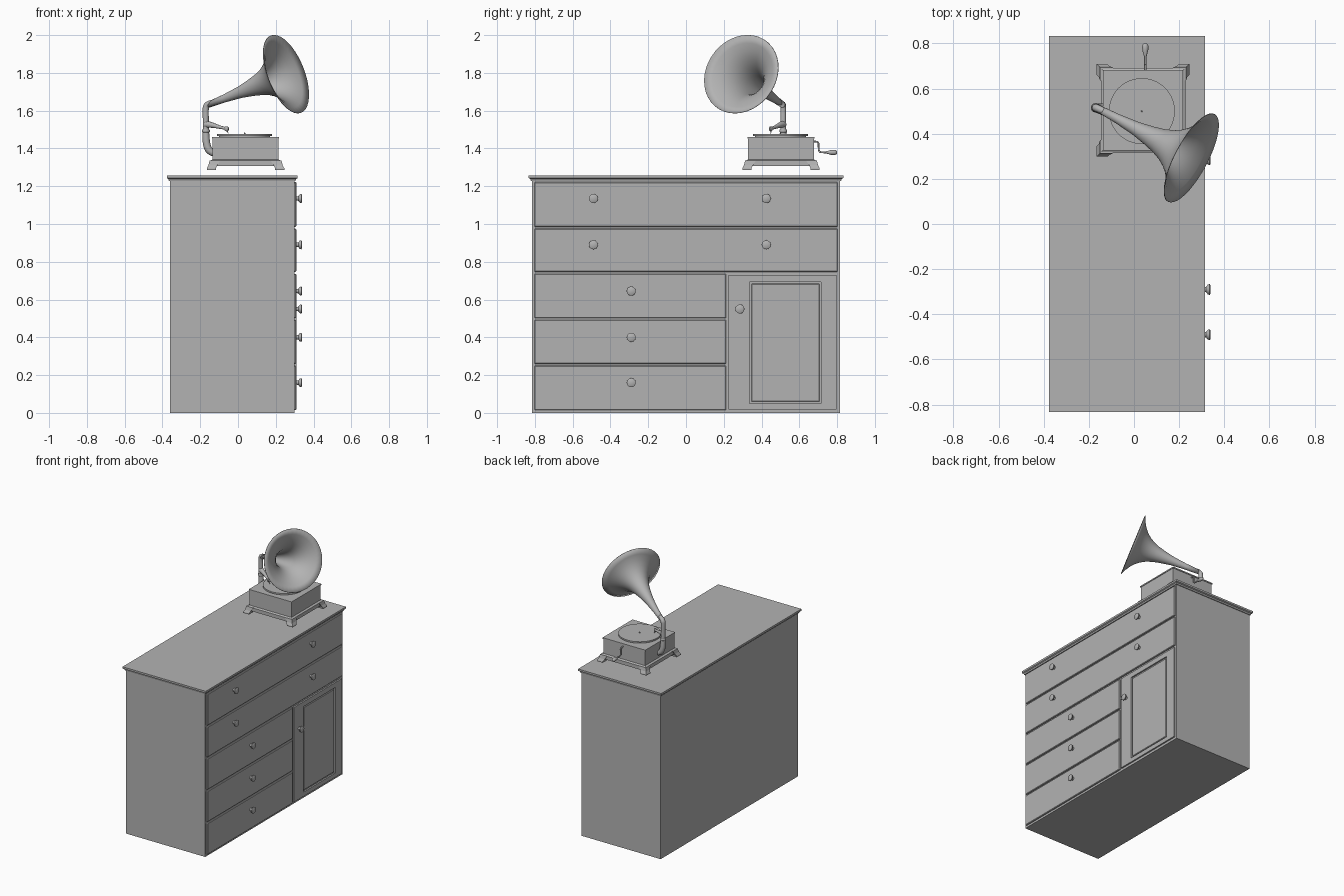
import bpy, bmesh, math
from mathutils import Vector

cube = bpy.data.objects.get("Cube")
if cube:
    bpy.data.objects.remove(cube, do_unlink=True)

grey = bpy.data.materials.new("plain_grey")
grey.use_nodes = True
GREY = (0.45, 0.45, 0.45, 1)
grey.diffuse_color = GREY
grey.node_tree.nodes["Principled BSDF"].inputs["Base Color"].default_value = GREY


def add_mesh(name, mesh, smooth=False):
    mesh.materials.clear()
    mesh.materials.append(grey)
    ob = bpy.data.objects.new(name, mesh)
    bpy.context.scene.collection.objects.link(ob)
    if smooth:
        bpy.ops.object.select_all(action='DESELECT')
        ob.select_set(True)
        bpy.context.view_layer.objects.active = ob
        bpy.ops.object.shade_smooth_by_angle(angle=math.radians(40))
    return ob


def skin(name, rings, smooth=False, capped=True):
    """Join a stack of point rings into one surface."""
    bm = bmesh.new()
    loops = [[bm.verts.new(p) for p in ring] for ring in rings]
    n = len(loops[0])
    for a, b in zip(loops, loops[1:]):
        for i in range(n):
            j = (i + 1) % n
            bm.faces.new((a[i], a[j], b[j], b[i]))
    if capped:
        bm.faces.new(loops[0][::-1])
        bm.faces.new(loops[-1])
    bmesh.ops.recalc_face_normals(bm, faces=bm.faces)
    mesh = bpy.data.meshes.new(name)
    bm.to_mesh(mesh)
    bm.free()
    return add_mesh(name, mesh, smooth)


def stack(name, levels):
    """Rectangular levels: centre x, centre y, half x, half y, z."""
    signs = ((-1, -1), (1, -1), (1, 1), (-1, 1))
    return skin(name, [[(cx + sx * hx, cy + sy * hy, z) for sx, sy in signs]
                       for cx, cy, hx, hy, z in levels])


def box(name, x0, x1, y0, y1, z0, z1, bevel=0):
    c = ((x0 + x1) / 2, (y0 + y1) / 2, (x1 - x0) / 2, (y1 - y0) / 2)
    ob = stack(name, [c + (z0,), c + (z1,)])
    if bevel:
        mod = ob.modifiers.new("edge", 'BEVEL')
        mod.width = bevel
        mod.segments = 1
    return ob


def lathe(name, origin, axis, profile, sides=32, capped=True):
    """Profile of (distance along axis, radius)."""
    turn = Vector(axis).to_track_quat('Z', 'Y')
    rings = []
    for d, r in profile:
        rings.append([Vector(origin) + turn @ Vector((r * math.cos(a), r * math.sin(a), d))
                      for a in (math.tau * i / sides for i in range(sides))])
    return skin(name, rings, True, capped)


def tube(name, points, radii):
    cu = bpy.data.curves.new(name + "_path", 'CURVE')
    cu.dimensions = '3D'
    cu.bevel_depth = 1
    cu.bevel_resolution = 3
    cu.use_fill_caps = True
    sp = cu.splines.new('NURBS')
    sp.points.add(len(points) - 1)
    for p, co, r in zip(sp.points, points, radii):
        p.co = (*co, 1)
        p.radius = r
    sp.use_endpoint_u = True
    sp.order_u = 3
    sp.resolution_u = 6
    tmp = bpy.data.objects.new(name + "_path", cu)
    bpy.context.scene.collection.objects.link(tmp)
    bpy.context.view_layer.update()
    deps = bpy.context.evaluated_depsgraph_get()
    mesh = bpy.data.meshes.new_from_object(tmp.evaluated_get(deps))
    bpy.data.objects.remove(tmp, do_unlink=True)
    return add_mesh(name, mesh, True)


# Cabinet body and moulded top
box("cabinet_body", -0.36, 0.298, -0.815, 0.815, 0, 1.232)
stack("cabinet_top", [(-0.031, 0, 0.335, 0.821, 1.228), (-0.031, 0, 0.338, 0.824, 1.238),
                      (-0.031, 0, 0.346, 0.833, 1.243), (-0.031, 0, 0.346, 0.833, 1.257)])

# Drawers
BACK, FACE = 0.29, 0.309
for i, (z0, z1) in enumerate(((0.985, 1.222), (0.747, 0.975))):
    box(f"wide_drawer_{i}", BACK, FACE, -0.803, 0.803, z0, z1, 0.004)
for i, (z0, z1) in enumerate(((0.502, 0.736), (0.26, 0.492), (0.015, 0.25))):
    box(f"narrow_drawer_{i}", BACK, FACE, -0.803, 0.213, z0, z1, 0.004)

# Door: frame around a recessed panel
box("door_stile_hinge", BACK, FACE, 0.716, 0.797, 0.018, 0.73)
box("door_stile_knob", BACK, FACE, 0.226, 0.337, 0.018, 0.73)
box("door_rail_bottom", BACK, FACE, 0.337, 0.716, 0.018, 0.05)
box("door_rail_top", BACK, FACE, 0.337, 0.716, 0.693, 0.73)
box("door_panel", BACK, 0.305, 0.346, 0.707, 0.059, 0.684, 0.004)

# Flared knobs
knobs = [(y, z) for y in (-0.49, 0.425) for z in (1.135, 0.89)]
knobs += [(-0.29, z) for z in (0.645, 0.4, 0.16)] + [(0.285, 0.55)]
for i, (y, z) in enumerate(knobs):
    lathe(f"knob_{i}", (0.305, y, z), (1, 0, 0),
          [(0, 0.014), (0.006, 0.011), (0.014, 0.012), (0.022, 0.022),
           (0.03, 0.024), (0.033, 0.02)], 20)

# Record player case, lid, skirt and feet
CX, CY = 0.04, 0.503
stack("player_case", [(CX, CY, h, h, z) for h, z in
      ((0.187, 1.308), (0.187, 1.335), (0.174, 1.342), (0.174, 1.452),
       (0.178, 1.452), (0.178, 1.461))])
for sx in (-1, 1):
    for sy in (-1, 1):
        stack(f"player_foot_{sx}_{sy}",
              [(CX + sx * m, CY + sy * m, h, h, z) for m, h, z in
               ((0.181, 0.024, 1.287), (0.181, 0.024, 1.295),
                (0.172, 0.024, 1.312), (0.161, 0.029, 1.337))])

# Turntable, record and spindle
lathe("turntable", (0.035, 0.5, 1.46), (0, 0, 1),
      [(0, 0.135), (0.006, 0.135), (0.006, 0.146), (0.017, 0.146)], 48)
lathe("spindle", (0.035, 0.5, 1.475), (0, 0, 1), [(0, 0.004), (0.009, 0.003)], 12)

# Crank with handle
tube("crank_rod", [(0.05, y, z) for y, z in
     ((0.66, 1.437), (0.69, 1.437), (0.702, 1.432), (0.702, 1.4), (0.705, 1.382),
      (0.72, 1.379), (0.755, 1.379))], [0.005] * 7)
lathe("crank_handle", (0.05, 0.743, 1.379), (0, 1, 0),
      [(0, 0.006), (0.008, 0.008), (0.025, 0.013), (0.045, 0.014),
       (0.054, 0.01), (0.057, 0.004)], 16)

# Horn support pipe with collar
TY = 0.515
tube("horn_pipe", [(x, TY, z) for x, z in
     ((-0.17, 1.48), (-0.17, 1.55), (-0.172, 1.6), (-0.168, 1.635))]
     + [(-0.135, 0.5, 1.642)], [0.016, 0.016, 0.016, 0.017, 0.016])
tube("pipe_bracket", [(x, TY, z) for x, z in
     ((-0.17, 1.495), (-0.17, 1.45), (-0.163, 1.405), (-0.145, 1.38), (-0.12, 1.372))],
     [0.017, 0.019, 0.02, 0.019, 0.017])
lathe("pipe_collar", (-0.17, TY, 1.485), (0, 0, 1),
      [(0, 0.018), (0.004, 0.021), (0.012, 0.021), (0.016, 0.018)], 20)

# Tone arm, sound box and needle
tube("tone_arm", [(-0.17, TY, 1.528), (-0.14, 0.498, 1.525), (-0.1, 0.474, 1.513),
                  (-0.06, 0.45, 1.505)], [0.02, 0.015, 0.009, 0.007])
lathe("sound_box", (-0.064, 0.443, 1.504), (0.5, 0.8, 0),
      [(0, 0.009), (0.003, 0.013), (0.011, 0.013), (0.014, 0.009)], 20)
tube("needle", [(-0.058, 0.45, 1.497), (-0.055, 0.45, 1.487), (-0.05, 0.449, 1.477)],
     [0.003, 0.002, 0.001])

# Flared horn
tail, mouth = Vector((-0.155, 0.51, 1.632)), Vector((0.253, 0.293, 1.793))
length = (mouth - tail).length
flare = [(0, 0.016), (0.2, 0.021), (0.4, 0.031), (0.55, 0.045), (0.65, 0.057),
         (0.74, 0.073), (0.81, 0.093), (0.87, 0.117), (0.92, 0.145),
         (0.965, 0.181), (1, 0.22)]
horn = lathe("horn", tail, mouth - tail, [(t * length, r) for t, r in flare], 40, False)
shell = horn.modifiers.new("shell", 'SOLIDIFY')
shell.thickness = 0.003
